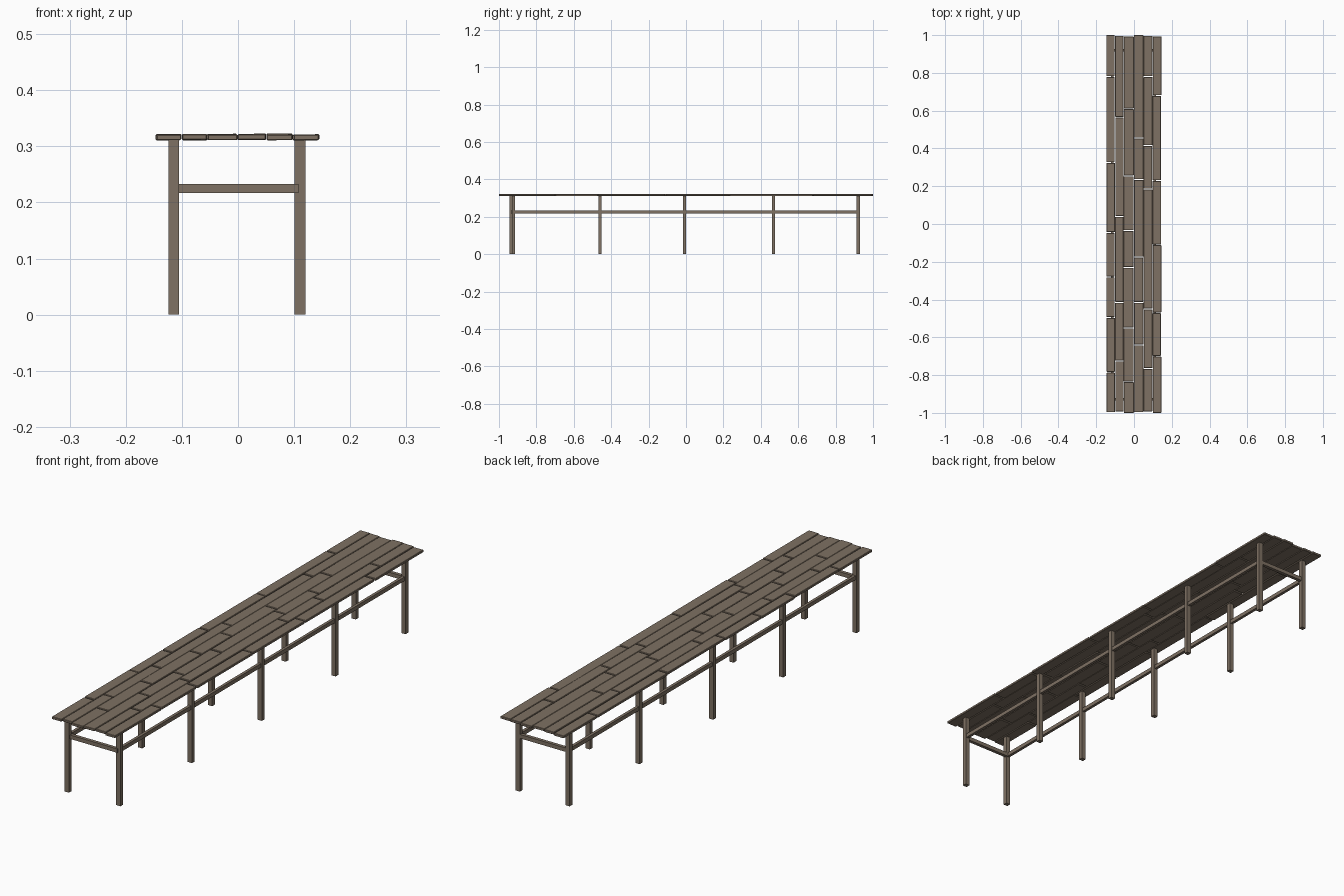
import bpy, bmesh, random
from mathutils import Matrix, Vector

if "Cube" in bpy.data.objects:
    bpy.data.objects.remove(bpy.data.objects["Cube"])

random.seed(4)
wood = bpy.data.materials.new("weathered brown wood")
wood.diffuse_color = (0.21, 0.165, 0.125, 1)
wood.use_nodes = True
wood.node_tree.nodes["Principled BSDF"].inputs["Base Color"].default_value = wood.diffuse_color


def box(bm, x0, x1, y0, y1, z0, z1, bevel=0.0, tilt=0.0):
    """Add one box, optionally rolled about its length and with chamfered edges."""
    part = bmesh.new()
    size = Vector((x1 - x0, y1 - y0, z1 - z0))
    mid = Vector((x0 + x1, y0 + y1, z0 + z1)) / 2
    bmesh.ops.create_cube(part, size=1)
    bmesh.ops.scale(part, vec=size, verts=part.verts)
    if bevel:
        bmesh.ops.bevel(part, geom=part.edges[:], offset=bevel, segments=1, affect='EDGES')
    bmesh.ops.transform(part, matrix=Matrix.Translation(mid) @ Matrix.Rotation(tilt, 4, 'Y'),
                        verts=part.verts)
    tmp = bpy.data.meshes.new("tmp")
    part.to_mesh(tmp)
    part.free()
    bm.from_mesh(tmp)
    bpy.data.meshes.remove(tmp)


def finish(bm, name):
    me = bpy.data.meshes.new(name)
    bm.to_mesh(me)
    bm.free()
    me.materials.append(wood)
    ob = bpy.data.objects.new(name, me)
    bpy.context.collection.objects.link(ob)
    return ob


# Deck: six columns of staggered planks (x range, joints along y)
columns = [
    (-0.146, -0.102, [0.78, 0.325, -0.045, -0.28, -0.495, -0.785]),
    (-0.100, -0.056, [0.565, 0.04, -0.415, -0.725]),
    (-0.055, -0.002, [0.61, 0.255, -0.035, -0.23, -0.55, -0.835]),
    (0.000, 0.050, [0.455, 0.235, -0.175, -0.415, -0.64]),
    (0.051, 0.097, [0.78, 0.415, 0.185, -0.45, -0.765]),
    (0.099, 0.144, [0.68, 0.23, -0.11, -0.47, -0.70]),
]
for i, (x0, x1, joints) in enumerate(columns):
    bm = bmesh.new()
    ends = [1.0 - 0.004 * (i % 3)] + joints + [-1.0 + 0.004 * ((i + 1) % 3)]
    for top, bottom in zip(ends, ends[1:]):
        dx = random.uniform(-0.0012, 0.0012)
        dz = random.uniform(-0.001, 0.001)
        gap_top = 0 if top == ends[0] else 0.0025
        gap_bot = 0 if bottom == ends[-1] else 0.0025
        box(bm, x0 + dx, x1 + dx, bottom + gap_bot, top - gap_top,
            0.3115 + dz, 0.3215 + dz, 0.0015, random.uniform(-0.012, 0.012))
    finish(bm, "deck_planks_%d" % (i + 1))

# Posts: five pairs, the front pair slightly staggered
for side, x in (("left", -0.1145), ("right", 0.1105)):
    for n, y in enumerate((-0.928, -0.46, -0.008, 0.468, 0.92)):
        if n == 0:
            y += -0.006 if side == "left" else 0.006
        bm = bmesh.new()
        box(bm, x - 0.0095, x + 0.0095, y - 0.009, y + 0.009, 0, 0.313)
        finish(bm, "%s_post_%d" % (side, n + 1))
    # Long rail joining the posts of this side
    bm = bmesh.new()
    box(bm, x - 0.006, x + 0.006, -0.925, 0.92, 0.218, 0.234)
    finish(bm, side + "_long_rail")

# Cross rails at both ends
for name, y in (("front", -0.928), ("back", 0.92)):
    bm = bmesh.new()
    box(bm, -0.112, 0.108, y - 0.007, y + 0.007, 0.217, 0.233)
    finish(bm, name + "_cross_rail")
